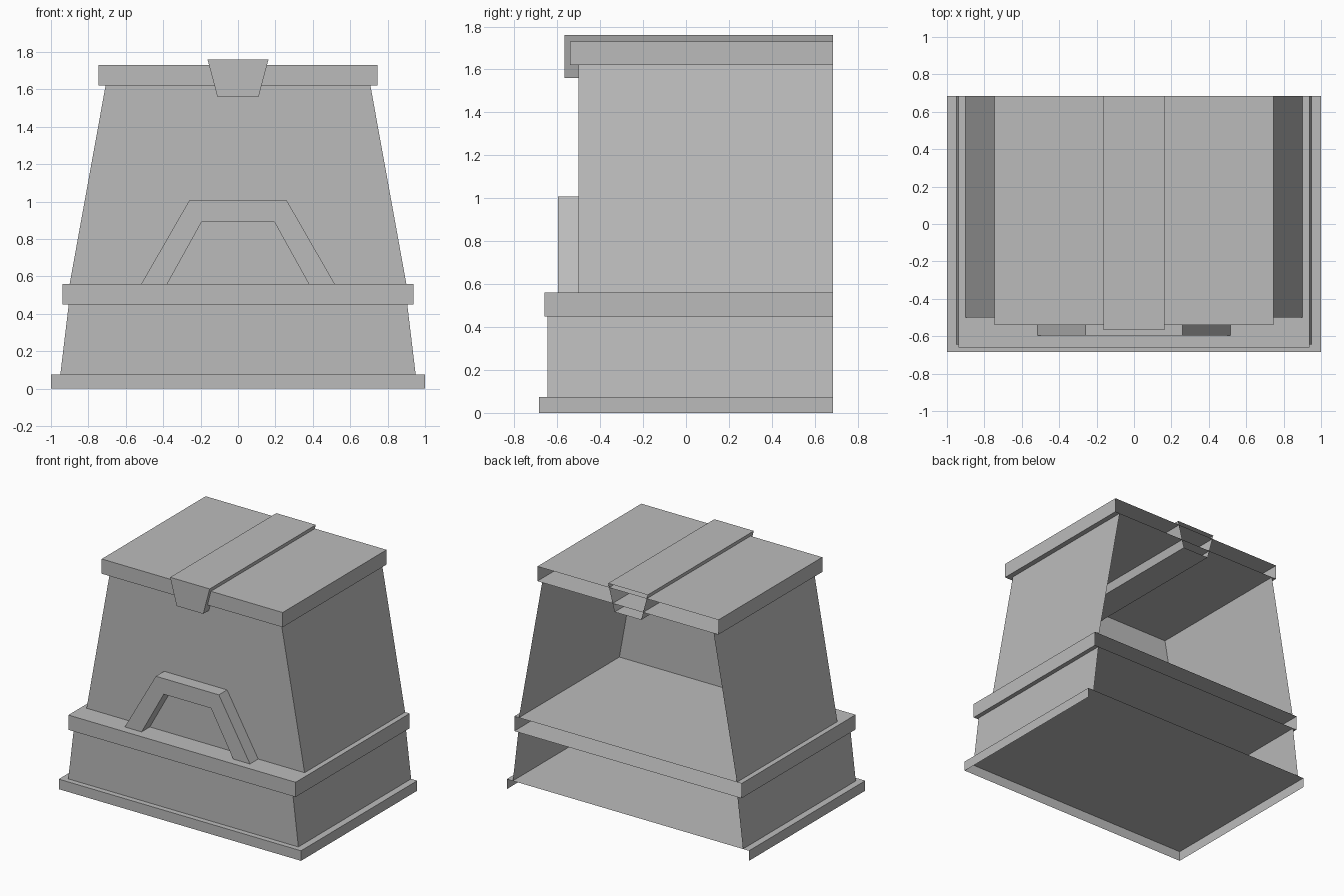
import bpy
import bmesh

cube = bpy.data.objects.get("Cube")
if cube:
    bpy.data.objects.remove(cube)

BACK = 0.685  # open rear plane shared by the whole shell

stone = bpy.data.materials.new("plain_grey")
stone.use_nodes = True
GREY = (0.5, 0.5, 0.5, 1)
stone.diffuse_color = GREY
stone.node_tree.nodes["Principled BSDF"].inputs["Base Color"].default_value = GREY


def shell(name, profile, front, back=BACK, skip=()):
    """Extrude an xz profile (counterclockwise from the front) with no rear face.
    Edges listed in skip get no side face."""
    bm = bmesh.new()
    near = [bm.verts.new((x, front, z)) for x, z in profile]
    far = [bm.verts.new((x, back, z)) for x, z in profile]
    bm.faces.new(near)
    n = len(profile)
    for i in range(n):
        if i not in skip:
            j = (i + 1) % n
            bm.faces.new((near[j], near[i], far[i], far[j]))
    loose = [v for v in bm.verts if not v.link_faces]
    bmesh.ops.delete(bm, geom=loose, context="VERTS")
    mesh = bpy.data.meshes.new(name)
    bm.to_mesh(mesh)
    bm.free()
    mesh.materials.append(stone)
    obj = bpy.data.objects.new(name, mesh)
    bpy.context.collection.objects.link(obj)
    return obj


def trapezoid(low, high, z0, z1):
    """Symmetric profile; edges are bottom, right, top, left."""
    return [(-low, z0), (low, z0), (high, z1), (-high, z1)]


# Base plinth, open underneath
shell("base_plinth", trapezoid(1.0, 1.0, 0, 0.075), -0.685, skip=(0,))

# Tapered walls, closed above and below by the slabs
shell("lower_wall", trapezoid(0.95, 0.905, 0.075, 0.45), -0.645, skip=(0, 2))
shell("upper_wall", trapezoid(0.9, 0.708, 0.56, 1.62), -0.5, skip=(0, 2))

# Projecting slabs
shell("middle_ledge", trapezoid(0.938, 0.938, 0.45, 0.56), -0.66)
shell("top_slab", trapezoid(0.747, 0.747, 1.62, 1.73), -0.54)

# Keystone bar running the full depth of the top
shell("keystone", trapezoid(0.11, 0.163, 1.56, 1.76), -0.567)

# Angular arch trim standing on the ledge
outer = [(0.517, 0.56), (0.26, 1.007), (-0.26, 1.007), (-0.517, 0.56)]
inner = [(-0.378, 0.56), (-0.195, 0.89), (0.195, 0.89), (0.378, 0.56)]
shell("arch_trim", outer + inner, -0.597, -0.5, skip=(3, 7))
